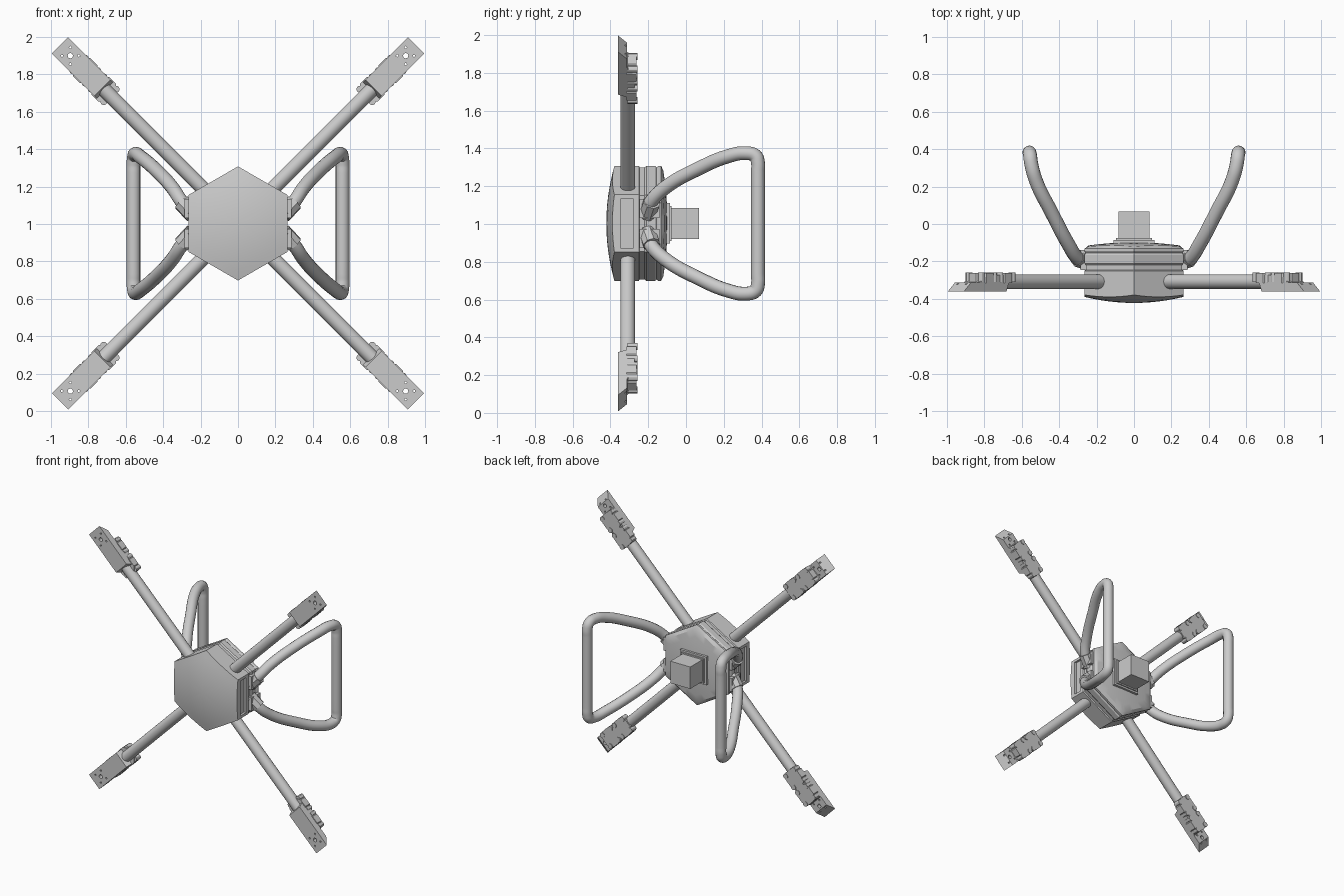
import bpy, bmesh, math
from mathutils import Matrix, Vector

if "Cube" in bpy.data.objects:
    bpy.data.objects.remove(bpy.data.objects["Cube"])

CZ = 1.003  # height of the body axis


def finish(bm, name, mat=Matrix(), smooth=True):
    bmesh.ops.remove_doubles(bm, verts=bm.verts, dist=1e-5)
    bmesh.ops.recalc_face_normals(bm, faces=bm.faces)
    bm.transform(mat)
    me = bpy.data.meshes.new(name)
    bm.to_mesh(me)
    bm.free()
    ob = bpy.data.objects.new(name, me)
    bpy.context.collection.objects.link(ob)
    activate(ob)
    if smooth:
        bpy.ops.object.shade_smooth_by_angle(angle=math.radians(30))
    return ob


def activate(ob):
    bpy.ops.object.select_all(action='DESELECT')
    ob.select_set(True)
    bpy.context.view_layer.objects.active = ob


def add_box(bm, lo, hi):
    lo, hi = Vector(lo), Vector(hi)
    bmesh.ops.create_cube(bm, size=1, matrix=Matrix.Translation((lo + hi) / 2)
                          @ Matrix.Diagonal((*(hi - lo), 1)))


def add_rod(bm, a, b, r, n=20, spin=0):
    a, b = Vector(a), Vector(b)
    rot = (b - a).to_track_quat('Z', 'Y').to_matrix().to_4x4()
    bmesh.ops.create_cone(bm, cap_ends=True, segments=n, radius1=r, radius2=r, depth=(b - a).length,
                          matrix=Matrix.Translation((a + b) / 2) @ rot @ Matrix.Rotation(spin, 4, 'Z'))


def cut(ob, cutter):
    cutter.hide_render = True
    activate(ob)
    m = ob.modifiers.new("cut", 'BOOLEAN')
    m.operation, m.solver, m.object = 'DIFFERENCE', 'EXACT', cutter
    bpy.ops.object.modifier_apply(modifier=m.name)
    bpy.data.objects.remove(cutter)


# Hexagonal body: lofted rings, domed at front and back
def hex_ring(R, yf, n=8):
    pts = []
    for k in range(6):
        a, b = [Vector((math.cos(t), math.sin(t))) * R
                for t in (math.radians(90 + 60 * k), math.radians(150 + 60 * k))]
        for i in range(n):
            p = a.lerp(b, i / n)
            pts.append((p.x, yf(p.length), p.y + CZ))
    return pts


front = lambda r: -0.422 + 0.043 * (r / 0.305) ** 2
back = lambda r: -0.098 - 0.022 * (r / 0.28) ** 2
rings = [hex_ring(0.305 * i / 6, front) for i in range(7)]
for R, y in [(.305, -.25), (.296, -.245), (.296, -.22), (.305, -.21), (.305, -.165),
             (.297, -.155), (.305, -.145), (.305, -.132)]:
    rings.append(hex_ring(R, lambda r, y=y: y))
rings += [hex_ring(0.28 * (1 - i / 5), back) for i in range(6)]
bm = bmesh.new()
loops = [[bm.verts.new(p) for p in ring] for ring in rings]
for A, B in zip(loops, loops[1:]):
    for i in range(len(A)):
        j = (i + 1) % len(A)
        bm.faces.new((A[i], A[j], B[j], B[i]))
body = finish(bm, "hex_body")

# Side pockets in the body shell
bm = bmesh.new()
for s in (-1, 1):
    add_box(bm, (s * .268 - .02, -.345, CZ - .132), (s * .268 + .02, -.28, CZ + .132))
cut(body, finish(bm, "pocket_cutter", smooth=False))

# Rear mounting plate and camera block
bm = bmesh.new()
add_box(bm, (-.11, -.12, CZ - .107), (.11, -.085, CZ + .107))
add_box(bm, (-.095, -.09, CZ - .093), (.095, -.076, CZ + .093))
finish(bm, "rear_plate", smooth=False)
bm = bmesh.new()
add_box(bm, (-.083, -.08, CZ - .083), (.083, .068, CZ + .083))
finish(bm, "camera_block", smooth=False)

# Four arms: local X runs outward, Z is world y
W = 0.061
profile = [(1.025, -.36), (1.346, -.36), (1.292, -.312), (1.225, -.312), (1.175, -.272), (.99, -.272)]
for k, tag in enumerate(("upper_right", "upper_left", "lower_left", "lower_right")):
    a = math.radians(45 + 90 * k)
    c, s = math.cos(a), math.sin(a)
    M = Matrix(((c, s, 0, 0), (0, 0, 1, 0), (s, -c, 0, CZ), (0, 0, 0, 1)))

    bm = bmesh.new()
    add_rod(bm, (.2, 0, -.308), (1.12, 0, -.308), .039, 24)
    finish(bm, "arm_tube_" + tag, M)

    # Motor plate with sloped ends and screw holes
    bm = bmesh.new()
    lo, hi = [[bm.verts.new((x, w, z)) for x, z in profile] for w in (-W, W)]
    bm.faces.new(lo)
    bm.faces.new(hi)
    for i in range(6):
        j = (i + 1) % 6
        bm.faces.new((lo[i], lo[j], hi[j], hi[i]))
    plate = finish(bm, "motor_plate_" + tag, M, smooth=False)
    bm = bmesh.new()
    add_rod(bm, (1.268, 0, -.4), (1.268, 0, -.28), .014, 16)
    for dx in (-.032, .032):
        for dy in (-.032, .032):
            add_rod(bm, (1.268 + dx, dy, -.4), (1.268 + dx, dy, -.28), .006, 10)
    cut(plate, finish(bm, "hole_cutter", M, smooth=False))

    # Clamp discs with bolt lugs behind the plate
    bm = bmesh.new()
    for x in (1.015, 1.155):
        add_rod(bm, (x, 0, -.315), (x, 0, -.262), .072, 8, math.pi / 8)
        for q in range(4):
            t = math.pi / 4 + q * math.pi / 2
            px, py = x + .066 * math.cos(t), .066 * math.sin(t)
            add_rod(bm, (px, py, -.31), (px, py, -.258), .019, 12)
    add_box(bm, (1.015, -.04, -.315), (1.155, .04, -.262))
    finish(bm, "arm_clamp_" + tag, M)

# Landing legs: bent tube loops, mirrored left and right
half = [(.25, -.21, .055), (.30, -.185, .115), (.35, -.11, .19), (.445, .07, .292), (.52, .22, .355),
        (.548, .315, .372), (.556, .368, .357), (.559, .381, .32), (.559, .381, .27)]
path = half + [(x, y, -z) for x, y, z in reversed(half)]
for s, tag in ((1, "right"), (-1, "left")):
    cu = bpy.data.curves.new("landing_leg_" + tag, 'CURVE')
    cu.dimensions = '3D'
    cu.bevel_depth, cu.bevel_resolution, cu.resolution_u = .037, 5, 6
    cu.use_fill_caps = True
    sp = cu.splines.new('BEZIER')
    sp.bezier_points.add(len(path) - 1)
    for bp, (x, y, z) in zip(sp.bezier_points, path):
        bp.co = (s * x, y, z + CZ)
        bp.handle_left_type = bp.handle_right_type = 'AUTO'
    bpy.context.collection.objects.link(bpy.data.objects.new("landing_leg_" + tag, cu))

    # Leg brackets on the body sides
    bm = bmesh.new()
    add_box(bm, (s * .27 - .015, -.245, CZ - .13), (s * .27 + .015, -.14, CZ - .03))
    add_box(bm, (s * .27 - .015, -.245, CZ + .03), (s * .27 + .015, -.14, CZ + .13))
    for t in (-1, 1):
        add_rod(bm, (s * .24, -.205, CZ + t * .045), (s * .302, -.182, CZ + t * .112), .047, 8)
    finish(bm, "leg_bracket_" + tag)
